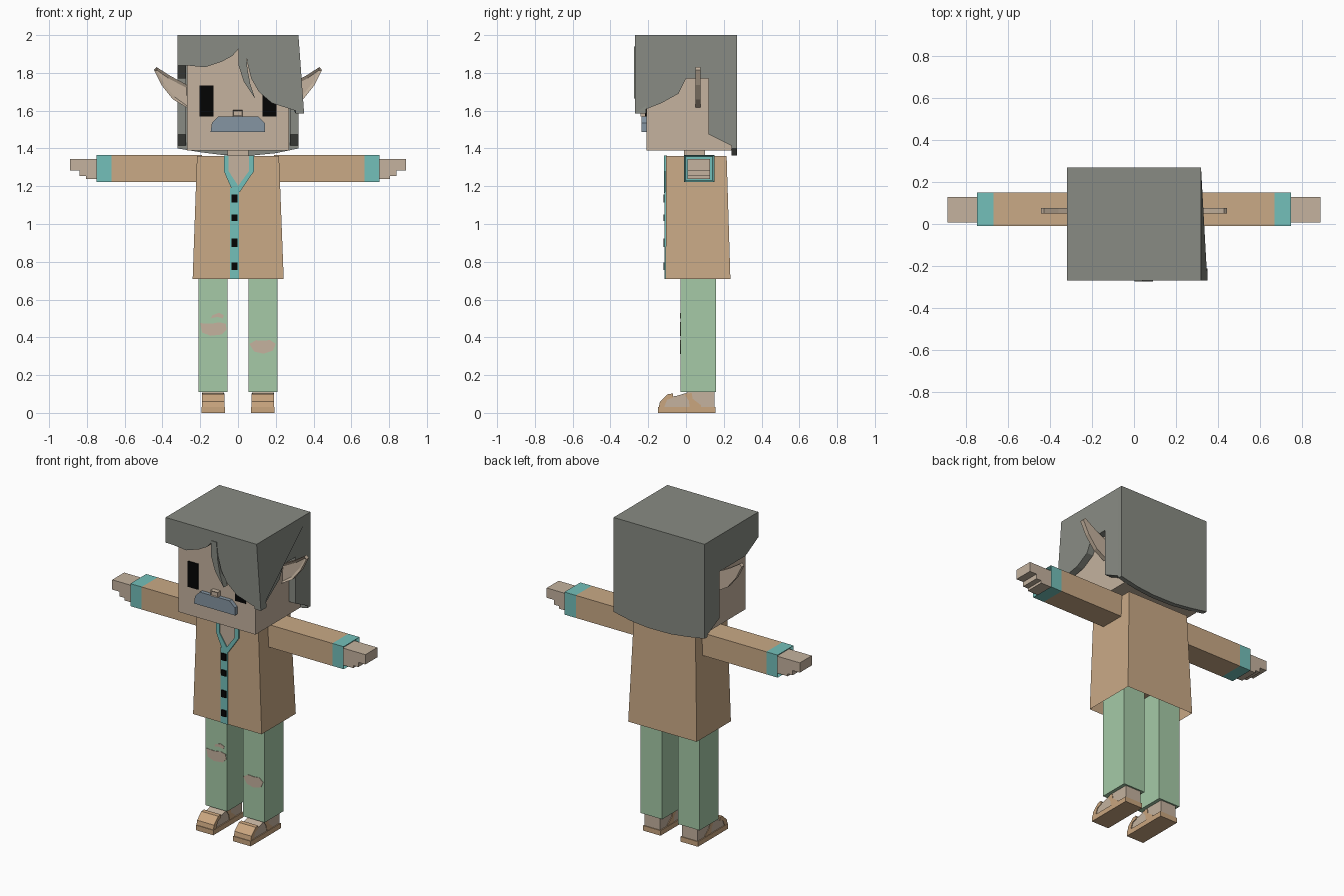
import bpy, bmesh
from mathutils import Vector

if "Cube" in bpy.data.objects:
    bpy.data.objects.remove(bpy.data.objects["Cube"])


def material(name, r, g, b):
    col = [(c / 255) ** 2.2 for c in (r, g, b)] + [1]
    m = bpy.data.materials.new(name)
    m.use_nodes = True
    m.diffuse_color = col
    bsdf = m.node_tree.nodes["Principled BSDF"]
    bsdf.inputs["Base Color"].default_value = col
    bsdf.inputs["Roughness"].default_value = 0.9
    return m


SKIN = material("skin", 195, 177, 157)
HAIR = material("grey hair", 135, 138, 130)
COAT = material("tan cloth", 200, 168, 133)
TRIM = material("teal trim", 115, 190, 184)
PANTS = material("green cloth", 164, 201, 166)
BLACK = material("black", 12, 12, 12)
WHISKER = material("blue grey", 132, 148, 161)
LEATHER = material("sandal leather", 200, 164, 126)


def finish(name, bm, mat):
    bmesh.ops.recalc_face_normals(bm, faces=bm.faces)
    mesh = bpy.data.meshes.new(name)
    bm.to_mesh(mesh)
    bm.free()
    mesh.materials.append(mat)
    ob = bpy.data.objects.new(name, mesh)
    bpy.context.collection.objects.link(ob)
    return ob


def loft(bottom, top):
    """Join two matching rings of points into a closed solid."""
    bm = bmesh.new()
    a = [bm.verts.new(p) for p in bottom]
    b = [bm.verts.new(p) for p in top]
    n = len(a)
    bm.faces.new(a)
    bm.faces.new(b)
    for i in range(n):
        j = (i + 1) % n
        bm.faces.new((a[i], a[j], b[j], b[i]))
    bmesh.ops.recalc_face_normals(bm, faces=bm.faces)
    return bm


def rect(x0, x1, y0, y1, z):
    return [(x0, y0, z), (x1, y0, z), (x1, y1, z), (x0, y1, z)]


def box(name, xs, ys, zs, mat):
    return finish(name, loft(rect(*xs, *ys, zs[0]), rect(*xs, *ys, zs[1])), mat)


def front_solid(pts, y0, y1, s=1):
    """Solid from an (x, z) outline."""
    return loft([(s * x, y0, z) for x, z in pts], [(s * x, y1, z) for x, z in pts])


def side_solid(pts, x0, x1):
    """Solid from a (y, z) outline."""
    return loft([(x0, y, z) for y, z in pts], [(x1, y, z) for y, z in pts])


def face_toward(bm, direction):
    return max(bm.faces, key=lambda f: f.normal.dot(Vector(direction)) * 10
               + f.calc_center_median().dot(Vector(direction)))


def hollow(bm, direction, rim, depth):
    """Sink the face that looks in the given direction, leaving a rim."""
    f = face_toward(bm, direction)
    bmesh.ops.inset_region(bm, faces=[f], thickness=rim)
    bmesh.ops.translate(bm, verts=f.verts, vec=Vector(direction) * -depth)


# Head and face
box("head", (-.27, .27), (-.21, .24), (1.39, 1.95), SKIN)
box("neck", (-.055, .055), (-.01, .1), (1.33, 1.4), SKIN)
nose = loft(rect(-.027, .025, -.24, -.2, 1.57), rect(-.027, .025, -.24, -.2, 1.603))
hollow(nose, (0, -1, 0), .006, .004)
finish("nose", nose, SKIN)
finish("moustache", front_solid([(-.145, 1.487), (-.138, 1.535), (-.105, 1.57), (.105, 1.57),
                                 (.142, 1.535), (.143, 1.487)], -.235, -.2), WHISKER)

# Hair: cap, back sheet, side sheets, fringe and loose lock
box("hair_cap", (-.32, .32), (-.27, .27), (1.94, 2), HAIR)
finish("hair_back", front_solid([(-.32, 2), (-.32, 1.4), (-.2, 1.38), (-.08, 1.365), (.08, 1.363),
                                 (.2, 1.375), (.32, 1.4), (.32, 2)], .24, .27), HAIR)
back_edge = [(-.27, 2), (.27, 2), (.27, 1.4), (.12, 1.475), (.12, 1.77)]
finish("hair_side_right", side_solid(back_edge + [(-.14, 1.77), (-.27, 1.84)], -.32, -.275), HAIR)
flared = side_solid(back_edge + [(0, 1.77), (-.04, 1.69), (-.13, 1.64), (-.27, 1.585)], .275, .32)
for v in flared.verts:
    if v.co.y < -.25 and v.co.z < 1.7:
        v.co.x += .03
finish("hair_side_left", flared, HAIR)
finish("fringe", front_solid([(-.32, 2), (-.32, 1.84), (-.275, 1.84), (-.175, 1.83), (-.085, 1.86),
                              (-.03, 1.89), (.005, 1.93), (.037, 1.93), (.05, 1.85), (.07, 1.77),
                              (.11, 1.7), (.18, 1.64), (.35, 1.585), (.325, 1.8), (.32, 2)],
                             -.27, -.212), HAIR)
finish("hair_lock", front_solid([(.003, 1.94), (.003, 1.84), (.03, 1.755), (.09, 1.665),
                                 (.065, 1.74), (.05, 1.82), (.04, 1.94)], -.274, -.235), HAIR)

# Torso: flared coat with an open underside, neckline and button strip
coat = loft(rect(-.24, .242, -.108, .235, .71), rect(-.217, .217, -.105, .215, 1.36))
hollow(coat, (0, 0, -1), .012, .12)
finish("coat", coat, COAT)
finish("neckline", front_solid([(-.06, 1.362), (-.06, 1.28), (0, 1.2), (.07, 1.28), (.07, 1.362)],
                               -.109, -.1), SKIN)
box("button_strip", (-.043, .004), (-.113, -.105), (.71, 1.19), TRIM)
finish("collar_right", front_solid([(-.075, 1.362), (-.05, 1.362), (-.05, 1.28), (.002, 1.2), (.002, 1.165),
                                    (-.025, 1.165), (-.075, 1.28)], -.115, -.1), TRIM)
finish("collar_left", front_solid([(.085, 1.362), (.058, 1.362), (.058, 1.28), (0, 1.2), (-.02, 1.165),
                                   (.01, 1.17), (.085, 1.28)], -.116, -.1), TRIM)
for i, (z, h) in enumerate([(1.135, .022), (1.033, .018), (.9, .022), (.777, .02)]):
    box(f"button_{i + 1}", (-.035, -.003), (-.12, -.11), (z - h, z + h), BLACK)

# Outlines shared by both sides
EAR = [(.445, 1.815), (.43, 1.83), (.36, 1.785), (.285, 1.745), (.26, 1.73), (.26, 1.61),
       (.345, 1.66), (.405, 1.735)]
HAND = [(.72, 1.345), (.89, 1.345), (.89, 1.283), (.84, 1.283), (.84, 1.253), (.805, 1.253),
        (.805, 1.237), (.72, 1.237)]
FOOT = [(-.135, .025), (-.13, .055), (-.1, .083), (-.05, .09), (0, .105), (.02, .12),
        (.15, .12), (.15, .025)]
TOE_BAND = [(-.145, .025), (-.138, .06), (-.095, .1), (-.07, .102), (-.07, .08), (-.1, .07), (-.118, .025)]
STRAP = [(-.01, .1), (.03, .105), (.035, .075), (.08, .04), (.08, .025), (.02, .025), (.015, .065)]

for s, side in ((1, "left"), (-1, "right")):
    def span(a, b):
        return sorted((s * a, s * b))

    box(f"eye_{side}", span(.13, .205), (-.216, -.207), (1.57, 1.733), BLACK)
    ear = front_solid(EAR, .05, .077, s)
    hollow(ear, (0, -1, 0), .016, .01)
    finish(f"ear_{side}", ear, SKIN)

    # Arm
    box(f"sleeve_{side}", span(.19, .67), (-.01, .15), (1.222, 1.365), COAT)
    cuff = loft(rect(*span(.67, .75), -.01, .15, 1.222), rect(*span(.67, .75), -.01, .15, 1.365))
    hollow(cuff, (s, 0, 0), .012, .02)
    finish(f"cuff_{side}", cuff, TRIM)
    finish(f"hand_{side}", front_solid(HAND, .008, .128, s), SKIN)

    # Leg and sandal
    box(f"trouser_leg_{side}", span(.055, .208), (-.03, .16), (.11, .86), PANTS)
    finish(f"foot_{side}", side_solid(FOOT, *span(.077, .187)), SKIN)
    box(f"sole_{side}", span(.07, .193), (-.148, .155), (0, .032), LEATHER)
    finish(f"toe_band_{side}", side_solid(TOE_BAND, *span(.072, .191)), LEATHER)
    finish(f"ankle_strap_{side}", side_solid(STRAP, *span(.073, .19)), LEATHER)

# Torn knee patches
TEARS = {
    "knee_tear_right": [(-.2, .475), (-.14, .472), (-.1, .48), (-.065, .472), (-.06, .44),
                        (-.085, .415), (-.145, .408), (-.19, .425)],
    "small_tear_right": [(-.145, .5), (-.135, .518), (-.1, .53), (-.075, .518), (-.08, .5), (-.11, .508)],
    "knee_tear_left": [(.06, .365), (.095, .385), (.13, .382), (.17, .386), (.2, .365),
                       (.185, .33), (.135, .313), (.085, .325)],
}
for name, outline in TEARS.items():
    finish(name, front_solid(outline, -.033, -.026), SKIN)
